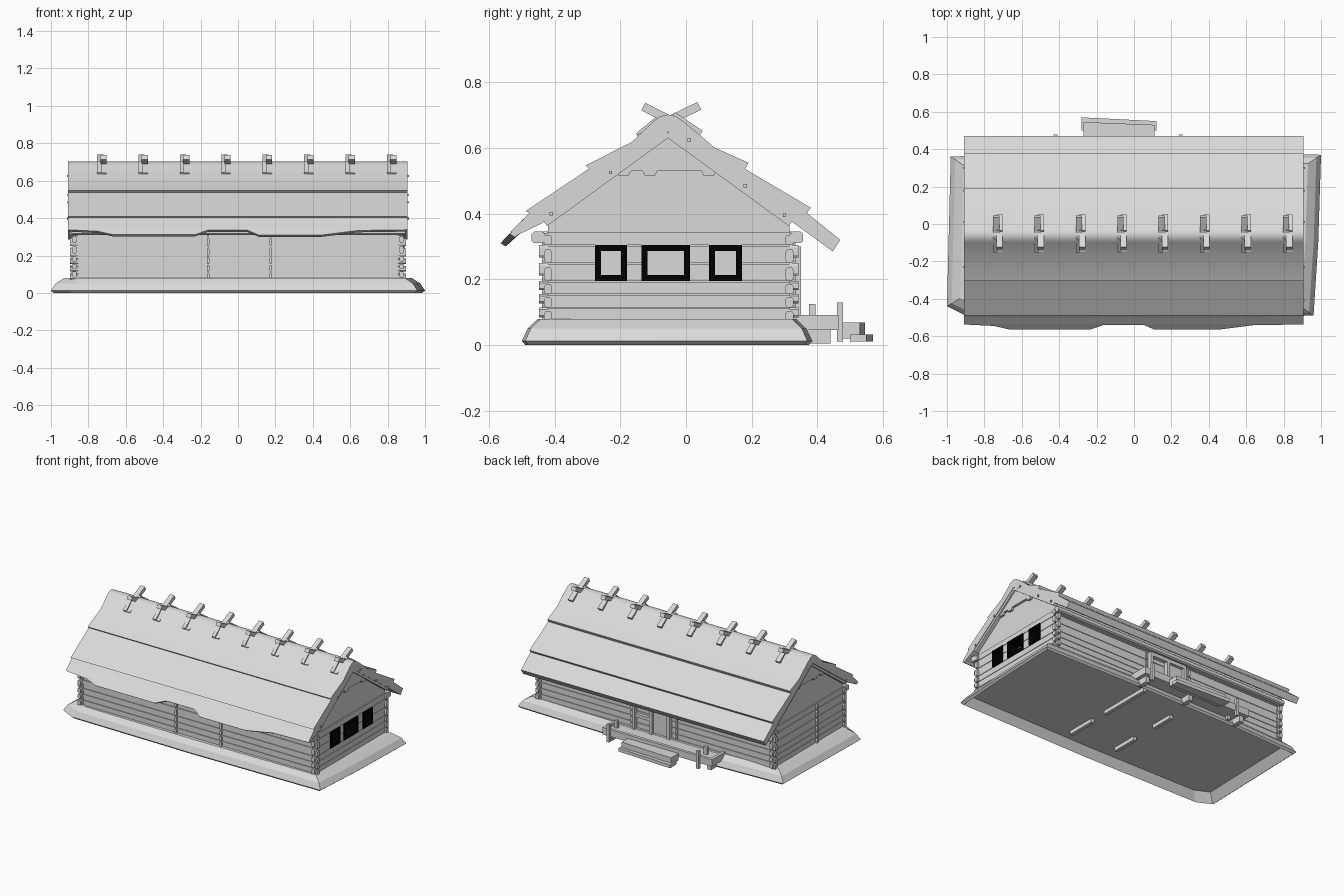
import bpy, bmesh, math
from mathutils import Vector

cube = bpy.data.objects.get("Cube")
if cube:
    bpy.data.objects.remove(cube, do_unlink=True)


def material(name, v):
    m = bpy.data.materials.new(name)
    m.use_nodes = True
    m.diffuse_color = (v, v, v, 1)
    m.node_tree.nodes["Principled BSDF"].inputs["Base Color"].default_value = (v, v, v, 1)
    return m


GREY = material("weathered grey", 0.7)
BLACK = material("black paint", 0.0)
RIDGE_Y = -0.055
BACK, FRONT = 0.315, -0.42     # wall planes
END = 0.875                    # half length of the house
BASE, EAVE = 0.07, 0.345       # wall heights
COURSES = [BASE, .115, .155, .195, .25, .305, EAVE]
WINDOWS = [(-.277, -.18), (-.135, .012), (.07, .17)]
SILL, HEAD, FRAME, DEPTH = .195, .305, .018, .06


def finish(name, bm, mat=GREY):
    bmesh.ops.recalc_face_normals(bm, faces=bm.faces[:])
    me = bpy.data.meshes.new(name)
    bm.to_mesh(me)
    bm.free()
    me.materials.append(mat)
    ob = bpy.data.objects.new(name, me)
    bpy.context.collection.objects.link(ob)
    return ob


def add_prism(bm, pts, axis, a, b):
    """Extrude a closed profile: (y, z) along x, (x, z) along y, or (x, y) along z."""
    def place(p, t):
        return {"x": (t, p[0], p[1]), "y": (p[0], t, p[1]), "z": (p[0], p[1], t)}[axis]
    lo = [bm.verts.new(place(p, a)) for p in pts]
    hi = [bm.verts.new(place(p, b)) for p in pts]
    bm.faces.new(lo)
    bm.faces.new(hi[::-1])
    for i in range(len(pts)):
        j = (i + 1) % len(pts)
        bm.faces.new((lo[i], hi[i], hi[j], lo[j]))


def add_box(bm, x0, x1, y0, y1, z0, z1):
    add_prism(bm, [(y0, z0), (y1, z0), (y1, z1), (y0, z1)], "x", x0, x1)


def bar(p, q, t):
    """Profile of a straight board from p to q with thickness t."""
    p, q = Vector(p), Vector(q)
    d = (q - p).normalized() * t / 2
    n = Vector((-d.y, d.x))
    return [p - n, q - n, q + n, p + n]


def log_profile(c, z, h, out):
    """Chamfered log section, centred at c and bulging by out."""
    return [(c - out, z + h * .2), (c - out * .6, z), (c + out * .6, z), (c + out, z + h * .2),
            (c + out, z + h * .8), (c + out * .6, z + h), (c - out * .6, z + h), (c - out, z + h * .8)]


# Earth plinth: an uneven bank around a raised floor, open underneath
outline = [(-1, -.44), (-.9, -.49), (0, -.5), (.96, -.49), (.985, -.1),
           (1, .37), (.3, .385), (-.5, .38), (-.98, .36)]
bm = bmesh.new()
rings = []
for sx, sy, z in ((.94, .9, .055), (.985, .975, 0), (1, 1, .012), (.975, .96, .05), (.93, .89, .08)):
    rings.append([bm.verts.new((x * sx, RIDGE_Y + (y - RIDGE_Y) * sy, z)) for x, y in outline])
for r, s in zip(rings, rings[1:]):
    for i in range(len(outline)):
        j = (i + 1) % len(outline)
        bm.faces.new((r[i], r[j], s[j], s[i]))
bm.faces.new(rings[0])
bm.faces.new(rings[-1])
finish("plinth", bm)

# Sills of the cross walls, hanging below the floor beside the doorways
bm = bmesh.new()
for x, y0, y1 in ((.175, -.38, -.18), (.175, -.06, .31), (-.16, -.36, -.18), (-.16, 0, .16)):
    add_box(bm, x - .012, x + .012, y0, y1, .03, .058)
finish("cross_wall_sills", bm)

# House core, and the right end wall built around its window openings
gable = [(BACK, .385), (RIDGE_Y, .66), (FRONT, .385)]
ys = [FRONT] + [y for w in WINDOWS for y in w] + [BACK]
piers = list(zip(ys[::2], ys[1::2]))
bm = bmesh.new()
add_prism(bm, [(FRONT, BASE), (BACK, BASE)] + gable, "x", -END, END - DEPTH)
add_box(bm, END - DEPTH, END, FRONT, BACK, BASE, SILL)
add_prism(bm, [(FRONT, HEAD), (BACK, HEAD)] + gable, "x", END - DEPTH, END)
for y0, y1 in piers:
    add_box(bm, END - DEPTH, END, y0, y1, SILL, HEAD)
finish("house_body", bm)

# Hewn log courses on all four sides, with log ends at corners and cross walls
SKIN, GAP = .008, .003
bm_wall, bm_ends = bmesh.new(), bmesh.new()
for z0, z1 in zip(COURSES, COURSES[1:]):
    top, h = z1 - GAP, z1 - z0
    add_box(bm_wall, -END, END, FRONT - SKIN, FRONT, z0, top)
    add_box(bm_wall, -END, END, BACK, BACK + SKIN, z0, top)
    add_box(bm_wall, -END - SKIN, -END, FRONT, BACK, z0, top)
    in_window = SILL <= z0 and z1 <= HEAD
    for y0, y1 in (piers if in_window else [(FRONT, BACK)]):
        add_box(bm_wall, END, END + SKIN, y0, y1, z0, top)
    for s in (-1, 1):
        for y, out in ((FRONT, -.028), (BACK, .028)):
            add_prism(bm_ends, log_profile(y, z0, h * .75, .012), "x", s * (END - .02), s * (END + .022))
            add_prism(bm_ends, log_profile(s * END, z0 + h * .3, h * .7, .012), "y", y, y + out)
    for x in (-.16, .175):
        add_prism(bm_ends, log_profile(x, z0, h * .85, .007), "y", FRONT - .018, FRONT)
        add_prism(bm_ends, log_profile(x, z0, h * .85, .007), "y", BACK, BACK + .018)
    add_prism(bm_ends, log_profile(-.13, z0, h * .85, .007), "x", -END - .02, -END)
finish("log_walls", bm_wall)
finish("log_ends", bm_ends)

# Eave beams
bm = bmesh.new()
for y in (FRONT - .03, BACK + .022):
    add_prism(bm, log_profile(y, .31, .035, .02), "x", -END - .015, END + .02)
finish("eave_beams", bm)

# Deep black window frames
bm = bmesh.new()
x0, x1 = END - DEPTH, END + .016
for y0, y1 in WINDOWS:
    add_box(bm, x0, x1, y0, y1, SILL, SILL + FRAME)
    add_box(bm, x0, x1, y0, y1, HEAD - FRAME, HEAD)
    add_box(bm, x0, x1, y0, y0 + FRAME, SILL + FRAME, HEAD - FRAME)
    add_box(bm, x0, x1, y1 - FRAME, y1, SILL + FRAME, HEAD - FRAME)
finish("window_frames", bm, BLACK)

# Layered roof shell with a soft ridge
section = [(-.098, .682), (-.08, .696), (-.055, .702), (-.03, .696), (-.012, .684), (.04, .642),
           (.085, .602), (.19, .555), (.18, .536), (.38, .418), (.368, .402), (.47, .32), (.447, .285),
           (.33, .37), (RIDGE_Y, .65), (-.44, .37), (-.515, .334), (-.535, .345),
           (-.475, .402), (-.488, .408), (-.295, .537), (-.305, .547), (-.165, .618)]
bm = bmesh.new()
add_prism(bm, section, "x", -.91, .905)
roof = finish("roof", bm)
bpy.ops.object.select_all(action="DESELECT")
roof.select_set(True)
bpy.context.view_layer.objects.active = roof
bpy.ops.object.shade_smooth_by_angle(angle=math.radians(32))

# Wavy fringe along the front eave
bm = bmesh.new()
prev = None
for x, reach in ((-.91, .0), (-.75, .008), (-.67, .026), (-.23, .026), (-.16, .002), (.05, .002),
                 (.11, .028), (.45, .028), (.64, .004), (.905, 0)):
    y, z = -.537 - reach, .338 - reach * 1.0
    loop = [bm.verts.new((x, *p)) for p in ((-.476, .404), (y, z), (y + .016, z - .01), (-.46, .38))]
    if prev:
        for i in range(4):
            j = (i + 1) % 4
            bm.faces.new((prev[i], prev[j], loop[j], loop[i]))
    else:
        bm.faces.new(loop)
    prev = loop
bm.faces.new(prev)
finish("eave_fringe", bm)

# Crossed ridge boards with legs lying on the thatch
bm = bmesh.new()
for i in range(8):
    x = -.728 + i * .2213
    add_prism(bm, bar((.04, .728), (-.08, .67), .026), "x", x - .025, x + .008)
    add_prism(bm, bar((-.07, .698), (-.145, .636), .022), "x", x - .025, x - .002)
    add_prism(bm, bar((-.125, .64), (-.145, .63), .022), "x", x - .025, x + .025)
    add_prism(bm, bar((-.13, .726), (-.02, .67), .026), "x", x - .008, x + .025)
    add_prism(bm, bar((-.04, .7), (.045, .643), .022), "x", x - .008, x + .025)
finish("ridge_crosses", bm)

# Gable cladding, barge boards and pegs at both ends
bm_clad, bm_barge, bm_peg = bmesh.new(), bmesh.new(), bmesh.new()
for s in (-1, 1):
    add_prism(bm_clad, [(-.225, .53), (.115, .53), (RIDGE_Y, .66)], "x", s * END, s * (END + .016))
    for y in (-.19, -.11, .07):
        add_prism(bm_clad, [(y - .025, .535), (y - .015, .515), (y + .015, .515), (y + .025, .535)],
                  "x", s * END, s * (END + .016))
    for y in (-.43, .32):
        add_prism(bm_barge, bar((y, .372), (RIDGE_Y, .645), .024), "x", s * END, s * (END + .026))
    for y, z in ((.01, .625), (-.23, .525), (.18, .485), (-.41, .4), (.3, .395)):
        add_box(bm_peg, s * END, s * (END + .038), y - .005, y + .005, z - .005, z + .005)
finish("gable_cladding", bm_clad)
finish("barge_boards", bm_barge)
finish("pegs", bm_peg)

# Back door with jambs and lintel
bm = bmesh.new()
for x in (-.11, .02, .15):
    add_box(bm, x - .01, x + .01, BACK, BACK + .035, BASE, .29)
add_box(bm, -.12, .16, BACK, BACK + .035, .275, .3)
add_box(bm, .02, .15, BACK, BACK + .03, .16, .18)
add_box(bm, -.1, .01, BACK, BACK + .016, BASE, .28)
finish("back_door", bm)

# Back porch: deck, long rail, posts and splayed steps
bm = bmesh.new()
add_box(bm, -.52, .3, BACK, .45, .045, .075)
for x in (-.48, -.08, .26):
    add_box(bm, x - .015, x + .015, .36, .44, .005, .045)
finish("porch_deck", bm)
bm = bmesh.new()
add_box(bm, -.52, .3, .445, .465, .045, .092)
for x in (-.51, .29):
    add_box(bm, x - .01, x + .01, BACK, .45, .07, .092)
for x in (-.42, .25):
    add_box(bm, x - .01, x + .01, .46, .478, .01, .13)
    add_box(bm, x - .012, x + .012, .375, .395, .02, .125)
finish("porch_rails", bm)
bm = bmesh.new()
add_prism(bm, [(-.27, .465), (.11, .465), (.11, .53), (-.27, .545)], "z", .02, .068)
add_prism(bm, [(-.28, .5), (.12, .5), (.12, .55), (-.28, .57)], "z", .01, .032)
finish("porch_steps", bm)
